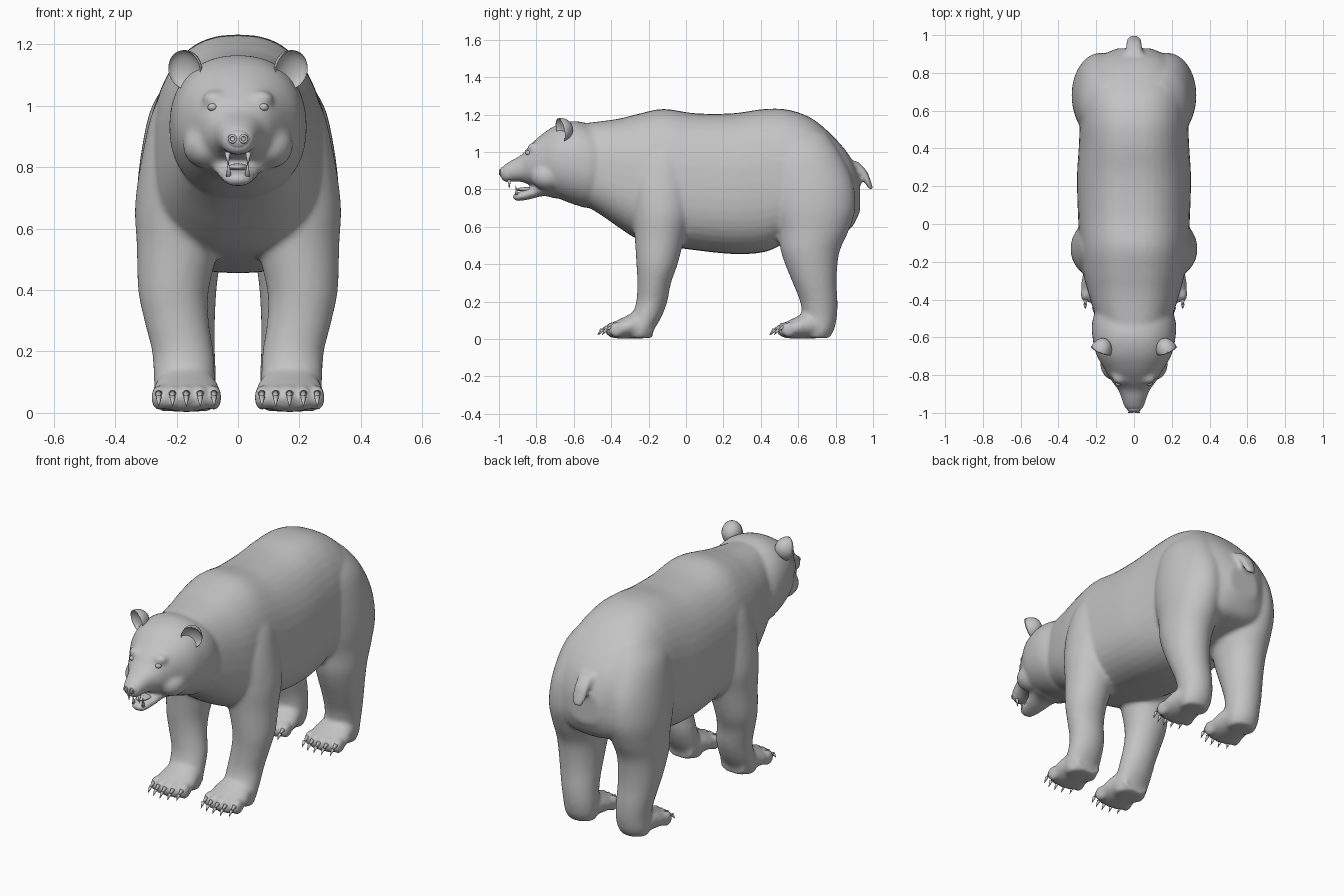
import bpy, bmesh, math
from mathutils import Matrix, Vector

cube = bpy.data.objects.get("Cube")
if cube:
    bpy.data.objects.remove(cube)

fur = bpy.data.materials.new("plain_grey")
fur.use_nodes = True
GREY = (0.55, 0.55, 0.55, 1)
fur.diffuse_color = GREY
fur.node_tree.nodes["Principled BSDF"].inputs["Base Color"].default_value = GREY


def finish(bm, name):
    """Turn a bmesh into a smooth, grey object."""
    bmesh.ops.recalc_face_normals(bm, faces=bm.faces)
    for f in bm.faces:
        f.smooth = True
    mesh = bpy.data.meshes.new(name)
    bm.to_mesh(mesh)
    bm.free()
    mesh.materials.append(fur)
    obj = bpy.data.objects.new(name, mesh)
    bpy.context.collection.objects.link(obj)
    return obj


def spline(rows, steps=5):
    """Catmull-Rom interpolation through rows of numbers."""
    out = []
    for i in range(len(rows) - 1):
        p0, p1 = rows[max(i - 1, 0)], rows[i]
        p2, p3 = rows[i + 1], rows[min(i + 2, len(rows) - 1)]
        for s in range(steps):
            t = s / steps
            out.append([b + t / 2 * (c - a + t * (2*a - 5*b + 4*c - d + t * (3*(b - c) + d - a)))
                        for a, b, c, d in zip(p0, p1, p2, p3)])
    return out + [list(rows[-1])]


def skin_rings(bm, rings):
    loops = [[bm.verts.new(p) for p in ring] for ring in rings]
    n = len(loops[0])
    for a, b in zip(loops, loops[1:]):
        for i in range(n):
            j = (i + 1) % n
            bm.faces.new((a[i], a[j], b[j], b[i]))
    bm.faces.new(loops[0])
    bm.faces.new(loops[-1])


def power(v, e):
    return math.copysign(abs(v) ** e, v)


ANGLES = [2 * math.pi * i / 40 for i in range(40)]


def loft_y(bm, rows, x=0, shift=0, e=1, pear=0):
    """Rows: y, top, bottom, half width."""
    skin_rings(bm, [[(x + w * power(math.cos(a), e) * (1 - pear * math.sin(a)), y + shift,
                      (top + bot) / 2 + (top - bot) / 2 * power(math.sin(a), e)) for a in ANGLES]
                    for y, top, bot, w in spline(rows)])


def loft_z(bm, rows, side=1):
    """Rows: z, centre x, centre y, x radius, y radius."""
    skin_rings(bm, [[(side * (x + rx * math.cos(a)), y + ry * math.sin(a), z) for a in ANGLES]
                    for z, x, y, rx, ry in spline(rows)])


def ball(bm, centre, radii):
    m = Matrix.Translation(centre) @ Matrix.Diagonal((*radii, 1))
    return bmesh.ops.create_uvsphere(bm, u_segments=24, v_segments=14, radius=1, matrix=m)["verts"]


def spike(bm, base, tip, r):
    base, tip = Vector(base), Vector(tip)
    d = tip - base
    m = Matrix.Translation((base + tip) / 2) @ d.to_track_quat('Z', 'Y').to_matrix().to_4x4()
    bmesh.ops.create_cone(bm, cap_ends=True, segments=10, radius1=r, radius2=r * 0.1,
                          depth=d.length, matrix=m)


# Torso, neck and rump
skin = bmesh.new()
loft_y(skin, [(-.58, 1.15, .74, .17), (-.45, 1.165, .66, .215), (-.35, 1.18, .59, .245),
              (-.25, 1.205, .53, .27), (-.12, 1.23, .50, .285), (.05, 1.207, .475, .295),
              (.25, 1.207, .455, .30), (.42, 1.23, .465, .29), (.55, 1.225, .52, .285),
              (.68, 1.175, .54, .28), (.8, 1.07, .56, .25), (.88, .97, .59, .19),
              (.93, .86, .68, .09)], e=.8, pear=.1)

# Head with muzzle, then the lower jaw
loft_y(skin, [(-.45, 1.12, .72, .20), (-.52, 1.15, .70, .222), (-.6, 1.165, .72, .22),
              (-.69, 1.145, .755, .2), (-.77, 1.095, .79, .155), (-.84, 1.03, .825, .112),
              (-.88, .985, .84, .083), (-.93, .957, .842, .064), (-.97, .932, .84, .05),
              (-.99, .91, .86, .03)], e=.9)
loft_y(skin, [(-.7, .87, .75, .12), (-.76, .85, .765, .09), (-.83, .81, .748, .066),
              (-.9, .785, .737, .046), (-.925, .775, .748, .025)])

# Tail
loft_z(skin, [(.95, 0, .89, .045, .03), (.9, 0, .94, .045, .026), (.85, 0, .967, .042, .02),
              (.81, 0, .985, .034, .014), (.8, 0, .988, .02, .008)])

FRONT_LEG = [(1.1, .11, -.12, .08, .08), (1.0, .14, -.12, .13, .14), (.85, .17, -.13, .14, .17),
             (.68, .185, -.13, .15, .16), (.55, .195, -.14, .135, .135), (.4, .21, -.155, .115, .11),
             (.3, .2, -.17, .105, .09), (.2, .18, -.183, .1, .083), (.12, .175, -.21, .1, .08),
             (.05, .172, -.24, .1, .07), (.005, .172, -.245, .085, .06)]
HIND_LEG = [(1.1, .12, .6, .09, .15), (1.0, .15, .63, .13, .19), (.85, .17, .66, .145, .23),
            (.7, .18, .68, .15, .225), (.58, .185, .68, .14, .19), (.48, .19, .665, .13, .16),
            (.4, .19, .67, .12, .14), (.3, .185, .688, .11, .117), (.2, .175, .71, .1, .1),
            (.12, .167, .715, .095, .092), (.05, .167, .712, .09, .08), (.005, .167, .705, .075, .06)]
FOOT = [(-.18, .1, .005, .08), (-.25, .15, .003, .1), (-.33, .118, .003, .112), (-.39, .088, .005, .1),
        (-.41, .07, .02, .08)]

# Legs, paws and claws on both sides
claws = bmesh.new()
for side in (1, -1):
    loft_z(skin, FRONT_LEG, side)
    loft_z(skin, HIND_LEG, side)
    for shift in (0, .92):
        loft_y(skin, FOOT, side * .168, shift)
        for i in range(-2, 3):
            x = side * .168 + i * .045
            y = -.395 + .012 * i * i / 2 + shift
            ball(skin, (x, y, .05), (.025, .042, .042))
            spike(claws, (x, y - .028, .062), (x, y - .06, .048), .013)
            spike(claws, (x, y - .055, .051), (x, y - .078, .022), .01)
    # Brow and cheek volumes
    ball(skin, (side * .075, -.81, 1.02), (.042, .04, .03))
    ball(skin, (side * .1, -.74, .87), (.08, .09, .075))

body = finish(skin, "body")
remesh = body.modifiers.new("blend_skin", 'REMESH')
remesh.mode = 'VOXEL'
remesh.voxel_size = .012
remesh.use_smooth_shade = True
smooth = body.modifiers.new("soften_skin", 'SMOOTH')
smooth.factor = .5
smooth.iterations = 6
finish(claws, "claws")

# Cupped ears, eyes with lids, nostrils
for side, label in ((1, "left"), (-1, "right")):
    ear = bmesh.new()
    verts = bmesh.ops.create_uvsphere(ear, u_segments=28, v_segments=18, radius=1)["verts"]
    for v in verts:
        if v.co.y < 0:
            v.co.y *= -.45
    m = (Matrix.Translation((side * .175, -.672, 1.117)) @ Matrix.Rotation(side * .4, 4, 'Z')
         @ Matrix.Rotation(.2, 4, 'X') @ Matrix.Diagonal((.056, .07, .064, 1)))
    bmesh.ops.transform(ear, matrix=m, verts=verts)
    finish(ear, label + "_ear")

    eye = bmesh.new()
    ball(eye, (side * .083, -.842, .995), (.016, .016, .013))
    finish(eye, label + "_eye")

    bpy.ops.mesh.primitive_torus_add(major_segments=20, minor_segments=8, major_radius=.011,
                                     minor_radius=.004, location=(side * .018, -.996, .892),
                                     rotation=(math.pi / 2, 0, 0))
    nostril = bpy.context.object
    nostril.name = label + "_nostril"
    nostril.data.materials.append(fur)
    bpy.ops.object.shade_smooth()

# Nose pad
nose = bmesh.new()
ball(nose, (0, -.974, .89), (.04, .024, .032))
finish(nose, "nose")

# Teeth and tongue
teeth = bmesh.new()
for side in (1, -1):
    spike(teeth, (side * .034, -.945, .85), (side * .032, -.945, .805), .01)
    spike(teeth, (side * .03, -.905, .77), (side * .032, -.91, .82), .009)
finish(teeth, "teeth")
tongue = bmesh.new()
ball(tongue, (0, -.85, .8), (.035, .06, .012))
finish(tongue, "tongue")
